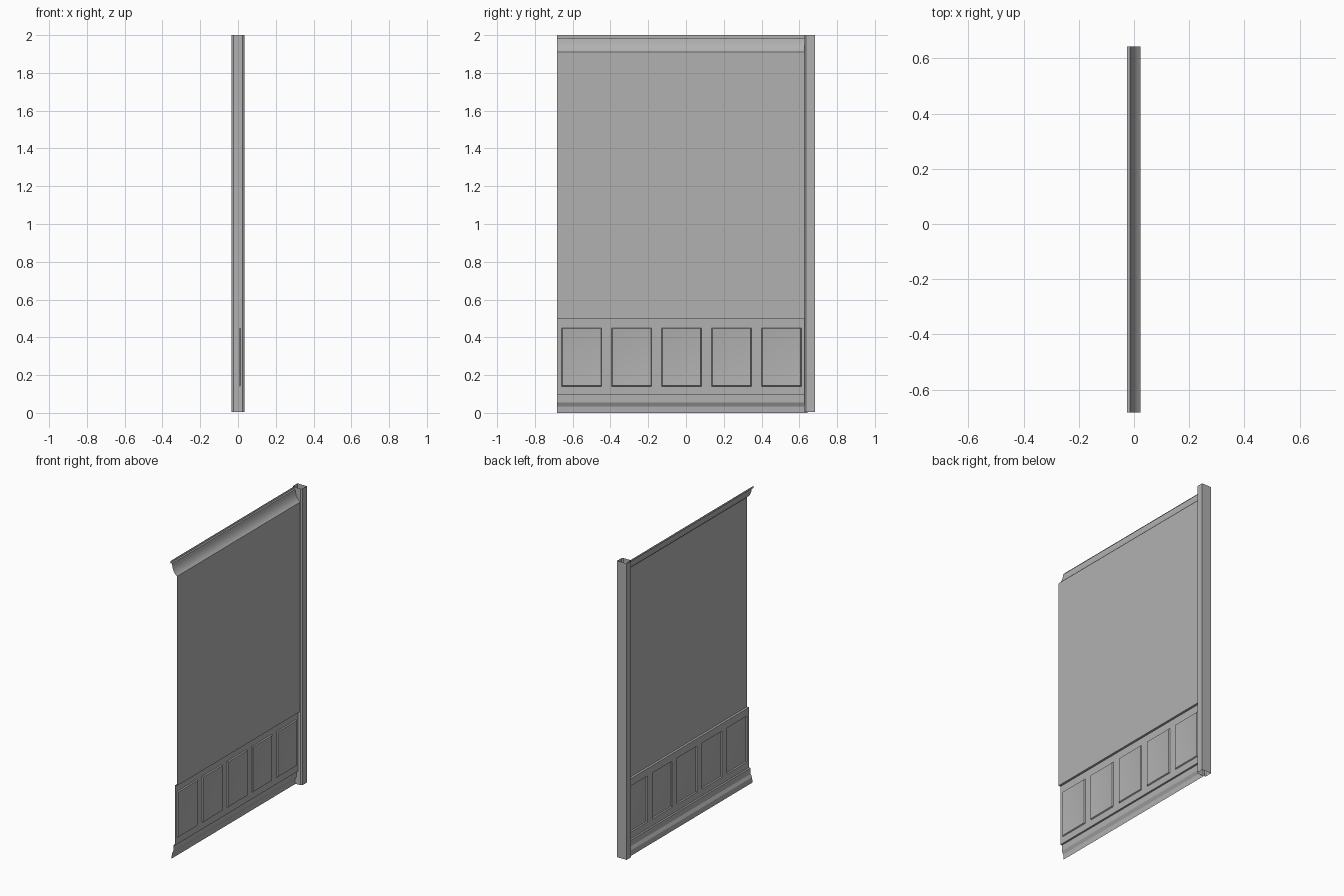
import bpy

if "Cube" in bpy.data.objects:
    bpy.data.objects.remove(bpy.data.objects["Cube"])

Y0, Y1 = -0.682, 0.642     # run of the wall
WALL, FACE = 0.023, 0.008  # x of the wall sheet and of the wainscot face

grey = bpy.data.materials.new("dark_grey_paint")
grey.diffuse_color = (0.44, 0.44, 0.44, 1)
grey.use_nodes = True
grey.node_tree.nodes["Principled BSDF"].inputs["Base Color"].default_value = grey.diffuse_color


def make(name, verts, faces):
    mesh = bpy.data.meshes.new(name)
    mesh.from_pydata(verts, [], faces)
    mesh.materials.append(grey)
    mesh.update()
    obj = bpy.data.objects.new(name, mesh)
    bpy.context.collection.objects.link(obj)
    return obj


def sweep(name, profile):
    """Open sheet: an (x, z) profile listed bottom to top, run along y; faces -x."""
    verts, faces = [], []
    for x, z in profile:
        verts += [(x, Y0, z), (x, Y1, z)]
    for i in range(len(profile) - 1):
        a = 2 * i
        faces.append((a, a + 2, a + 3, a + 1))
    return make(name, verts, faces)


def smooth(obj):
    bpy.context.view_layer.objects.active = obj
    obj.select_set(True)
    bpy.ops.object.shade_smooth_by_angle(angle=0.6)
    obj.select_set(False)


# plain upper wall, with the ledge on top of the wainscot
sweep("upper_wall", [(FACE, 0.50), (WALL, 0.50), (WALL, 1.91)])

# crown moulding curving out to -x at the top
smooth(sweep("crown_moulding", [
    (WALL, 1.91), (0.012, 1.919), (0.002, 1.932), (-0.006, 1.948),
    (-0.011, 1.966), (-0.014, 1.986), (-0.026, 1.986), (-0.026, 2.0)]))

# baseboard with a flared foot
sweep("baseboard", [
    (-0.017, 0.0), (-0.015, 0.035), (-0.004, 0.055),
    (-0.004, 0.095), (FACE, 0.095)])

# wainscot frame: a grid of cells with openings for the panels
count, width, pitch, first = 5, 0.211, 0.2645, -0.658
starts = [first + i * pitch for i in range(count)]
ys = [Y0] + [v for s in starts for v in (s, s + width)] + [Y1]
zs = [0.095, 0.14, 0.45, 0.50]
verts = [(FACE, y, z) for y in ys for z in zs]
faces = []
for i in range(len(ys) - 1):
    for j in range(3):
        if j == 1 and i % 2 == 1:
            continue
        a = 4 * i + j
        faces.append((a, a + 1, a + 5, a + 4))
make("wainscot_frame", verts, faces)

# raised panels: recess wall, sloped border and flat field
rings = [(0.0, FACE), (0.004, 0.015), (0.032, 0.011)]
for n, s in enumerate(starts):
    verts, faces = [], []
    for d, x in rings:
        a, b, lo, hi = s + d, s + width - d, zs[1] + d, zs[2] - d
        verts += [(x, a, lo), (x, a, hi), (x, b, hi), (x, b, lo)]
    for r in range(len(rings) - 1):
        for k in range(4):
            m = (k + 1) % 4
            faces.append((4 * r + k, 4 * r + m, 4 * r + 4 + m, 4 * r + 4 + k))
    faces.append((8, 9, 10, 11))
    smooth(make(f"raised_panel_{n + 1}", verts, faces))

# hollow end post with small chamfers, open at both ends
section = [(-0.025, 0.628), (0.025, 0.628), (0.035, 0.636),
           (0.035, 0.682), (-0.035, 0.682), (-0.035, 0.636)]
n = len(section)
verts = [(x, y, z) for z in (0.005, 2.0) for x, y in section]
faces = [(i, (i + 1) % n, n + (i + 1) % n, n + i) for i in range(n)]
make("end_post", verts, faces)
